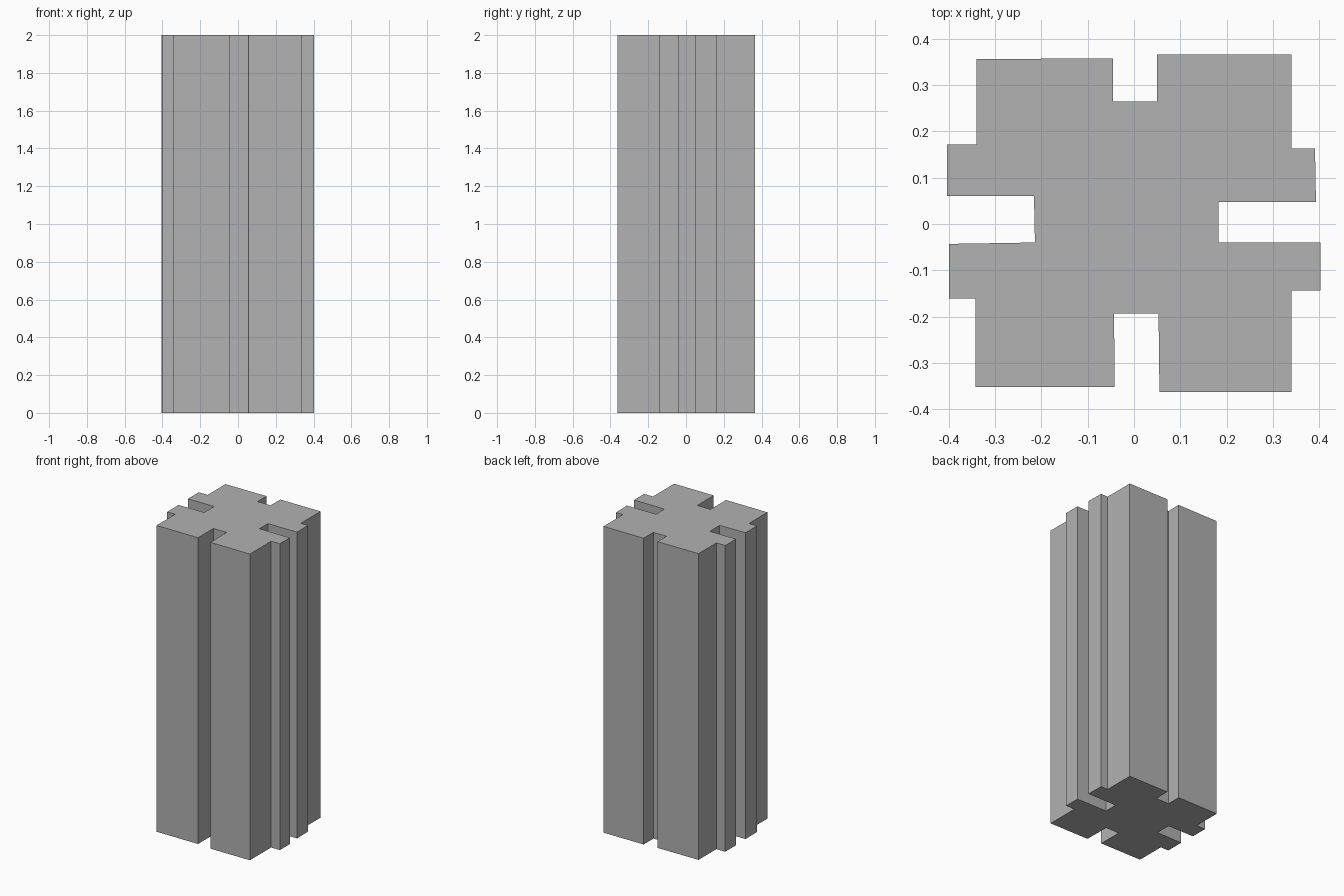
import bpy
import bmesh

cube = bpy.data.objects.get("Cube")
if cube:
    bpy.data.objects.remove(cube, do_unlink=True)

HEIGHT = 2.0

# Single plain grey
grey = bpy.data.materials.new("plain_grey")
colour = (0.445, 0.445, 0.445, 1.0)
grey.use_nodes = True
grey.diffuse_color = colour
grey.node_tree.nodes["Principled BSDF"].inputs["Base Color"].default_value = colour

# Grooved cross-section, counter-clockwise, one quarter per row
PROFILE = [
    # front right
    (0.053, -0.193), (0.055, -0.363), (0.34, -0.363), (0.34, -0.144), (0.403, -0.144), (0.403, -0.04), (0.183, -0.04),
    # back right
    (0.183, 0.048), (0.393, 0.048), (0.391, 0.163), (0.34, 0.163), (0.34, 0.366), (0.05, 0.366), (0.05, 0.265),
    # back left
    (-0.045, 0.265), (-0.045, 0.358), (-0.34, 0.356), (-0.34, 0.172), (-0.404, 0.172), (-0.404, 0.061), (-0.216, 0.061),
    # front left
    (-0.214, -0.04), (-0.4, -0.043), (-0.4, -0.161), (-0.342, -0.161), (-0.342, -0.352), (-0.042, -0.352), (-0.043, -0.193),
]

# Grooved column: the section pulled straight up
bm = bmesh.new()
base = bm.faces.new([bm.verts.new((x, y, 0)) for x, y in PROFILE])
pulled = bmesh.ops.extrude_face_region(bm, geom=[base], use_keep_orig=True)
top = [v for v in pulled["geom"] if isinstance(v, bmesh.types.BMVert)]
bmesh.ops.translate(bm, verts=top, vec=(0, 0, HEIGHT))
bmesh.ops.recalc_face_normals(bm, faces=bm.faces)

mesh = bpy.data.meshes.new("grooved_column")
bm.to_mesh(mesh)
bm.free()
mesh.materials.append(grey)
column = bpy.data.objects.new("grooved_column", mesh)
bpy.context.collection.objects.link(column)
